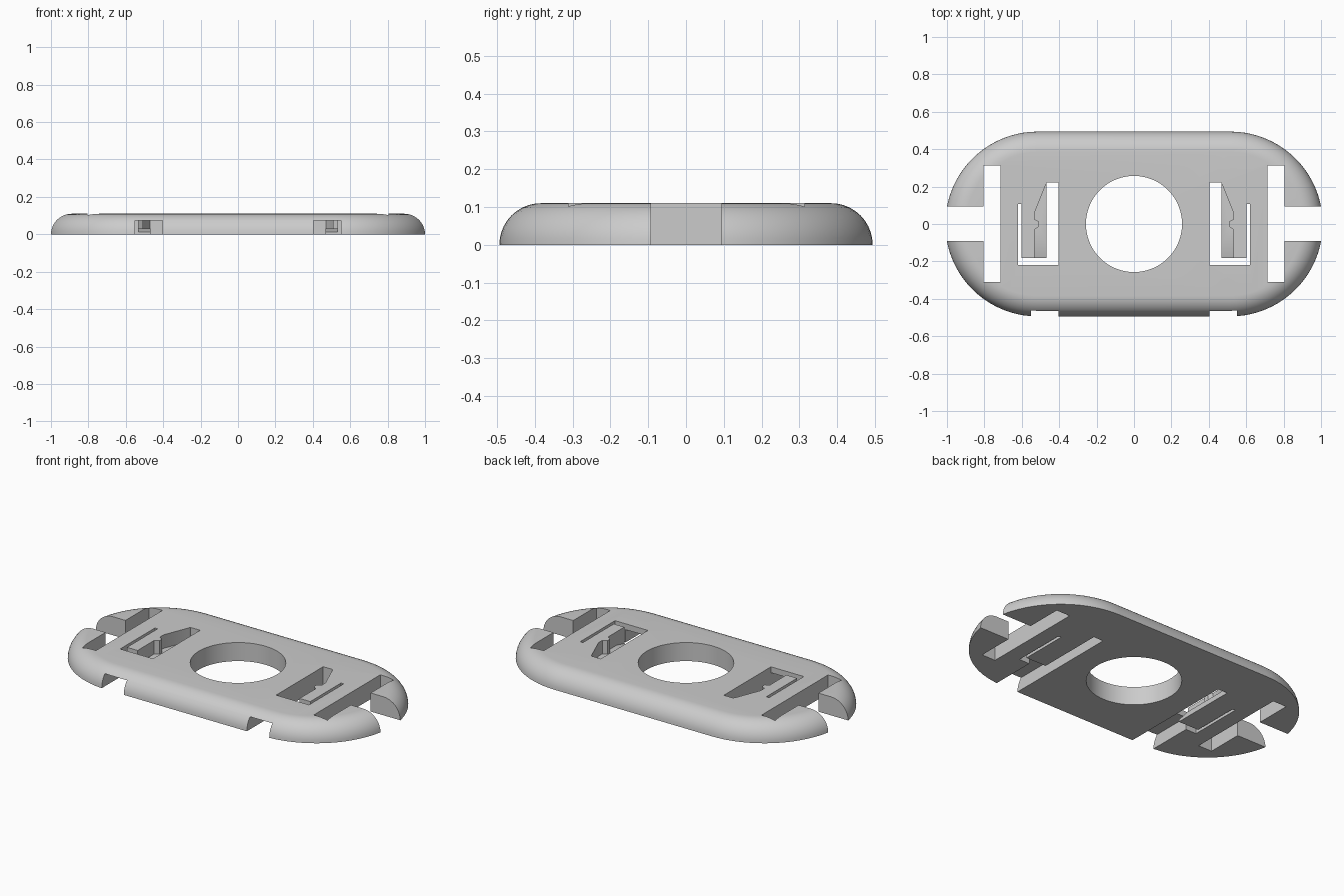
import bpy, bmesh
from math import sin, cos, pi, radians
from mathutils import Vector

cube = bpy.data.objects.get("Cube")
if cube:
    bpy.data.objects.remove(cube, do_unlink=True)

HEIGHT, HALF_WIDTH, END_X = 0.11, 0.494, 0.515
ARC_STEPS, EDGE_STEPS = 40, 10

grey = bpy.data.materials.new("plain grey")
grey.use_nodes = True
grey.diffuse_color = (0.6, 0.6, 0.6, 1)
grey.node_tree.nodes["Principled BSDF"].inputs["Base Color"].default_value = (0.6, 0.6, 0.6, 1)


def add_object(name, bm):
    bmesh.ops.recalc_face_normals(bm, faces=bm.faces[:])
    mesh = bpy.data.meshes.new(name)
    bm.to_mesh(mesh)
    bm.free()
    mesh.materials.append(grey)
    obj = bpy.data.objects.new(name, mesh)
    bpy.context.collection.objects.link(obj)
    return obj


def prism(name, points, shift):
    """Extrude a flat polygon of 3D points along a vector."""
    bm = bmesh.new()
    face = bm.faces.new([bm.verts.new(p) for p in points])
    new = bmesh.ops.extrude_face_region(bm, geom=[face])["geom"]
    verts = [v for v in new if isinstance(v, bmesh.types.BMVert)]
    bmesh.ops.translate(bm, verts=verts, vec=Vector(shift))
    return add_object(name, bm)


def upright(name, outline, low=-0.1, high=0.2):
    return prism(name, [(x, y, low) for x, y in outline], (0, 0, high - low))


def box(name, x0, x1, y0, y1, low=-0.1, high=0.2):
    return upright(name, [(x0, y0), (x1, y0), (x1, y1), (x0, y1)], low, high)


def stadium(radius):
    ring = []
    for side in (1, -1):
        for i in range(ARC_STEPS + 1):
            a = -pi / 2 + pi * i / ARC_STEPS
            ring.append((side * (END_X + radius * cos(a)), side * radius * sin(a)))
    return ring


# Plate with a quarter-round upper edge
bm = bmesh.new()
rings = []
for i in range(EDGE_STEPS + 1):
    a = pi / 2 * i / EDGE_STEPS
    radius = HALF_WIDTH - HEIGHT * (1 - cos(a))
    rings.append([bm.verts.new((x, y, HEIGHT * sin(a))) for x, y in stadium(radius)])
for lower, upper in zip(rings, rings[1:]):
    n = len(lower)
    for j in range(n):
        k = (j + 1) % n
        bm.faces.new((lower[j], lower[k], upper[k], upper[j]))
bm.faces.new(rings[0][::-1])
bm.faces.new(rings[-1])
plate = add_object("buckle_plate", bm)

# Central round hole
cutters = [upright("centre_hole_cutter",
                   [(0.257 * cos(2 * pi * i / 96), 0.257 * sin(2 * pi * i / 96)) for i in range(96)])]

# Clearance around each latch arm, and the recess with its detent bump
gap = [(0.404, 0.222), (0.468, 0.222), (0.468, -0.182), (0.602, -0.182),
       (0.602, 0.107), (0.62, 0.107), (0.62, -0.22), (0.404, -0.22)]
recess = [(0.45, 0.215), (0.47, 0.215), (0.532, 0.06), (0.532, 0.025), (0.507, 0.013),
          (0.507, -0.013), (0.532, -0.03), (0.532, -0.2), (0.45, -0.2)]
ramp = [(-0.11, 0.03), (-0.11, 0.05), (-0.2, 0.05), (-0.2, 0.007)]

for side, label in ((1, "left"), (-1, "right")):
    def flip(points):
        return [(side * x, y) for x, y in points]
    cutters += [
        box(label + "_strap_slot_cutter", side * 0.715, side * 0.805, -0.311, 0.313),
        box(label + "_end_opening_cutter", side * 0.76, side * 1.2, -0.092, 0.094),
        upright(label + "_latch_gap_cutter", flip(gap)),
        upright(label + "_latch_recess_cutter", flip(recess), 0.03),
        prism(label + "_latch_ramp_cutter", [(side * 0.45, y, z) for y, z in ramp],
              (side * 0.082, 0, 0)),
        box(label + "_front_channel_cutter", side * 0.404, side * 0.55, -0.6, -0.2, -0.1, 0.075),
    ]

# Cut everything out of the plate
bpy.context.view_layer.objects.active = plate
for cutter in cutters:
    cutter.hide_render = True
    mod = plate.modifiers.new(cutter.name, "BOOLEAN")
    mod.operation, mod.solver, mod.object = "DIFFERENCE", "EXACT", cutter
    bpy.ops.object.modifier_apply(modifier=mod.name)
    bpy.data.objects.remove(cutter, do_unlink=True)

bpy.ops.object.select_all(action="DESELECT")
plate.select_set(True)
bpy.ops.object.shade_smooth_by_angle(angle=radians(30))
